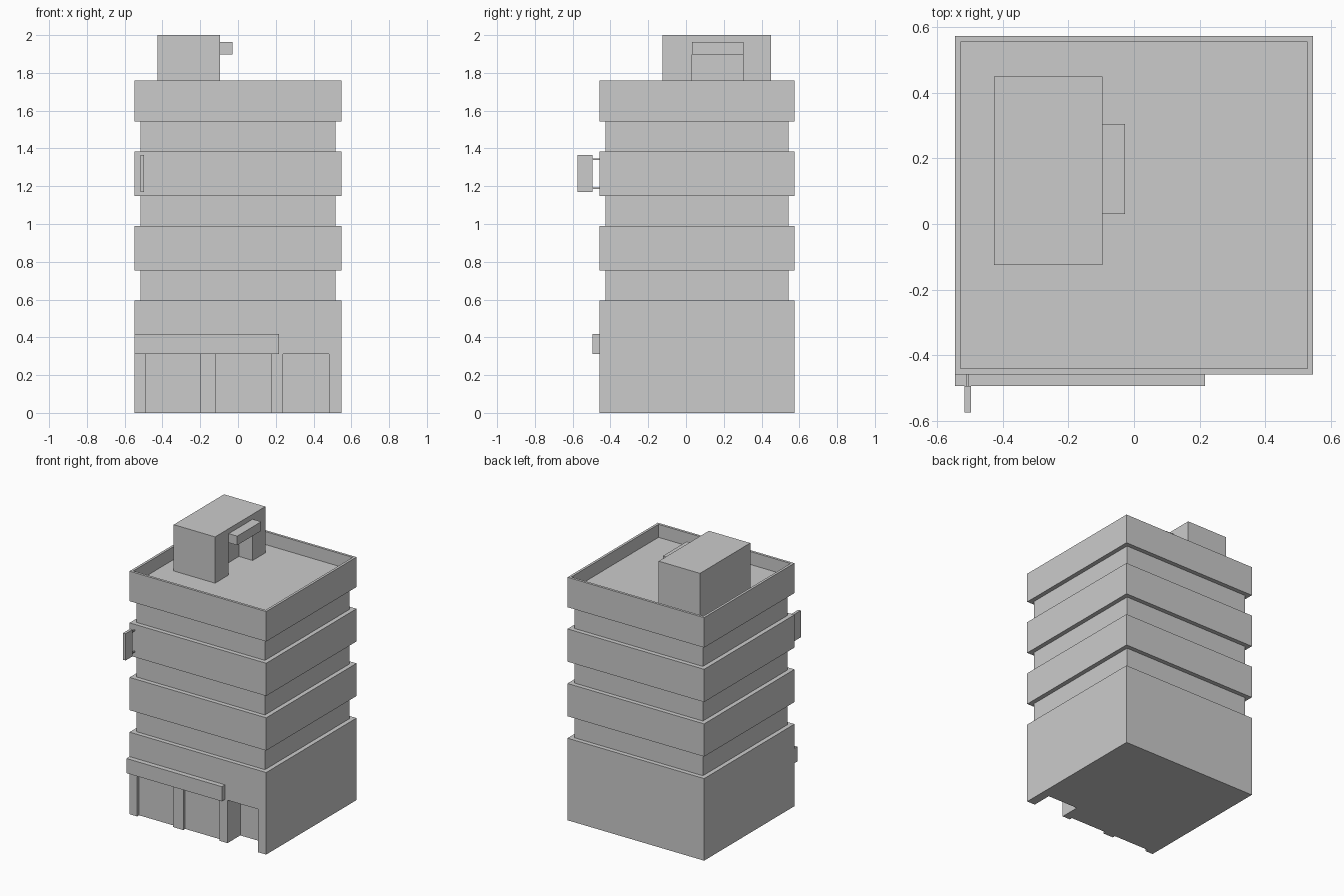
import bpy, bmesh

if "Cube" in bpy.data.objects:
    bpy.data.objects.remove(bpy.data.objects["Cube"])

# Building footprint: half width, front and back
HX, Y0, Y1 = 0.547, -0.459, 0.574


def finish(name, bm):
    bmesh.ops.recalc_face_normals(bm, faces=bm.faces)
    mesh = bpy.data.meshes.new(name)
    bm.to_mesh(mesh)
    bm.free()
    ob = bpy.data.objects.new(name, mesh)
    bpy.context.collection.objects.link(ob)
    return ob


def box(name, x0, x1, y0, y1, z0, z1):
    bm = bmesh.new()
    bmesh.ops.create_cube(bm, size=1)
    for v in bm.verts:
        v.co = (x1 if v.co.x > 0 else x0,
                y1 if v.co.y > 0 else y0,
                z1 if v.co.z > 0 else z0)
    return finish(name, bm)


def cut(target, cutter):
    mod = target.modifiers.new("opening", 'BOOLEAN')
    mod.operation = 'DIFFERENCE'
    mod.solver = 'EXACT'
    mod.object = cutter
    cutter.hide_render = True
    bpy.context.view_layer.objects.active = target
    bpy.ops.object.modifier_apply(modifier=mod.name)
    bpy.data.objects.remove(cutter, do_unlink=True)


def stack(name, profile):
    """Loft rectangular rings given as (inset, height)."""
    bm = bmesh.new()
    rings = []
    for d, z in profile:
        rings.append([bm.verts.new(p) for p in (
            (-HX + d, Y0 + d, z), (HX - d, Y0 + d, z),
            (HX - d, Y1 - d, z), (-HX + d, Y1 - d, z))])
    for a, b in zip(rings, rings[1:]):
        for i in range(4):
            j = (i + 1) % 4
            bm.faces.new((a[i], a[j], b[j], b[i]))
    bm.faces.new(rings[0][::-1])
    bm.faces.new(rings[-1])
    return finish(name, bm)


# Tower: wide floor bands, recessed window bands, parapet and sunken roof
INSET, RIM, ROOF = 0.032, 0.018, 1.665
profile = [(0, 0), (0, 0.594)]
for low, high in ((0.753, 0.99), (1.148, 1.385), (1.542, 1.759)):
    profile += [(INSET, profile[-1][1]), (INSET, low), (0, low), (0, high)]
profile += [(RIM, 1.759), (RIM, ROOF)]
tower = stack("tower", profile)

# Two shallow shop windows and a deep entrance
for x0, x1, depth in ((-0.487, -0.2, 0.022), (-0.117, 0.175, 0.022),
                      (0.237, 0.482, 0.147)):
    cut(tower, box("opening_cutter", x0, x1, Y0 - 0.1, Y0 + depth, -0.1, 0.311))

# Canopy over the shop front
box("shop_canopy", -HX, 0.217, -0.495, Y0, 0.311, 0.417)

# Rooftop stair house with door recess and hood
stair_house = box("stair_house", -0.427, -0.096, -0.125, 0.45, ROOF, 2.0)
cut(stair_house, box("door_cutter", -0.206, 0.1, 0.031, 0.305, ROOF - 0.1, 1.898))
box("door_hood", -0.096, -0.028, 0.031, 0.305, 1.898, 1.964)

# Projecting sign board on two brackets
box("sign_board", -0.517, -0.497, -0.575, -0.494, 1.17, 1.364)
for name, z in (("lower_bracket", 1.189), ("upper_bracket", 1.342)):
    box("sign_" + name, -0.511, -0.503, -0.494, Y0, z - 0.004, z + 0.004)
